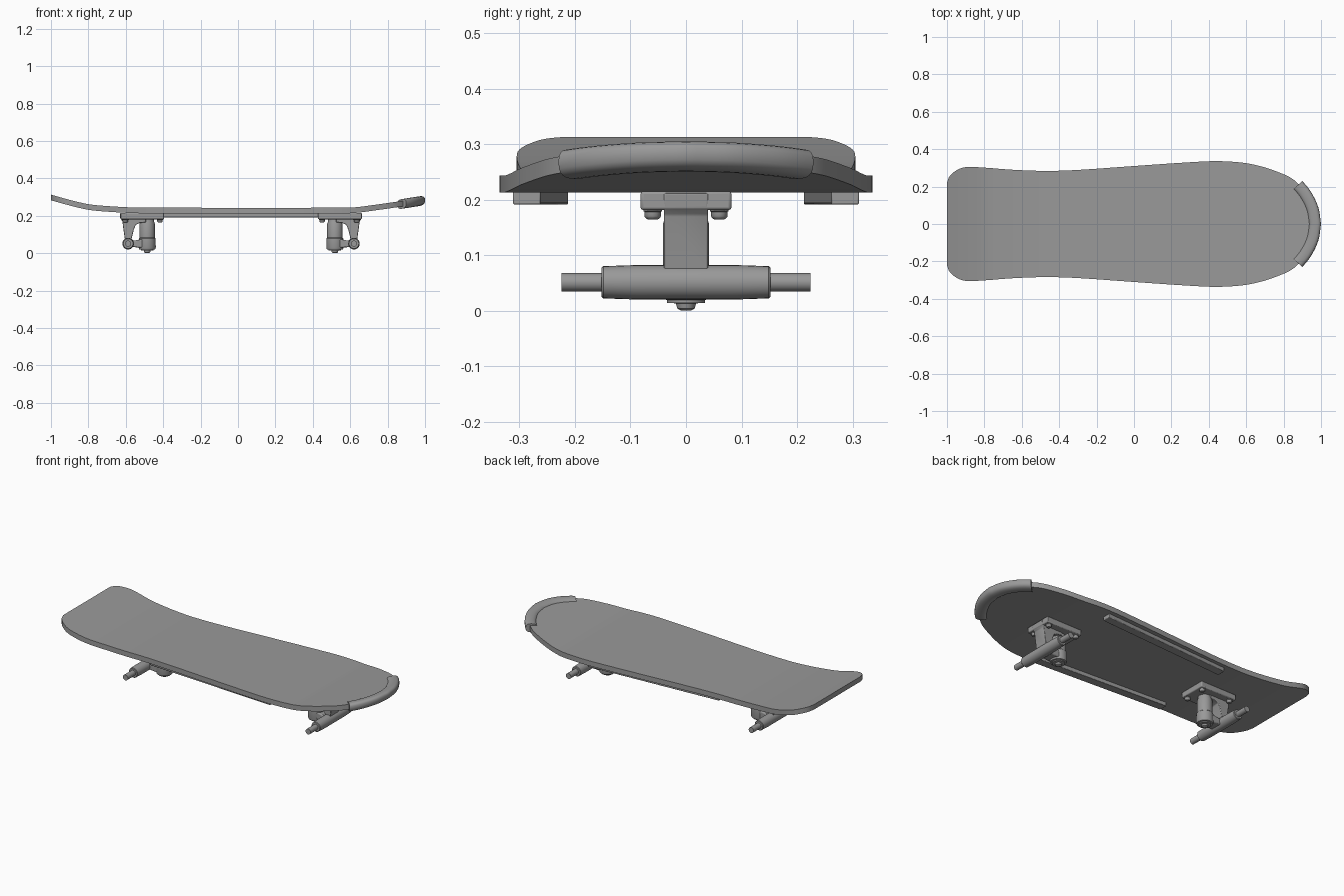
import bpy, bmesh, math
from mathutils import Vector

if "Cube" in bpy.data.objects:
    bpy.data.objects.remove(bpy.data.objects["Cube"])

grey = bpy.data.materials.new("dark_grey")
grey.diffuse_color = (.32, .32, .32, 1)
grey.use_nodes = True
grey.node_tree.nodes["Principled BSDF"].inputs["Base Color"].default_value = grey.diffuse_color


def finish(bm, name, bevel=0.0, segs=2):
    bmesh.ops.recalc_face_normals(bm, faces=bm.faces[:])
    me = bpy.data.meshes.new(name)
    bm.to_mesh(me)
    bm.free()
    me.materials.append(grey)
    ob = bpy.data.objects.new(name, me)
    bpy.context.collection.objects.link(ob)
    bpy.ops.object.select_all(action='DESELECT')
    ob.select_set(True)
    bpy.context.view_layer.objects.active = ob
    if bevel:
        m = ob.modifiers.new("bevel", 'BEVEL')
        m.width, m.segments, m.limit_method = bevel, segs, 'ANGLE'
    bpy.ops.object.shade_smooth_by_angle(angle=math.radians(35))
    return ob


def spline(pts, n):
    # Catmull-Rom through 2D control points
    p = [Vector(q) for q in pts]
    p = [2 * p[0] - p[1]] + p + [2 * p[-1] - p[-2]]
    out = []
    for i in range(1, len(p) - 2):
        a, b, c, d = p[i - 1:i + 3]
        for k in range(n):
            t = k / n
            out.append(0.5 * (2 * b + (c - a) * t + (2 * a - 5 * b + 4 * c - d) * t**2
                              + (3 * b - a - 3 * c + d) * t**3))
    return out + [p[-2]]


def prism(name, pts, y0, y1, bevel=0.0):
    # xz profile extruded along y
    bm = bmesh.new()
    f = bm.faces.new([bm.verts.new((x, y0, z)) for x, z in pts])
    r = bmesh.ops.extrude_face_region(bm, geom=[f])
    bmesh.ops.translate(bm, verts=[v for v in r['geom'] if isinstance(v, bmesh.types.BMVert)],
                        vec=(0, y1 - y0, 0))
    if not any(set(g.verts) == set(f.verts) for g in bm.faces) if f.is_valid else True:
        bmesh.ops.holes_fill(bm, edges=bm.edges[:], sides=0)
    return finish(bm, name, bevel)


def lathe(name, prof, center, axis='Z', n=24):
    # (radius, height) profile revolved around z or y
    bm = bmesh.new()
    rings = []
    for r, h in prof:
        ring = []
        for i in range(n):
            a = math.tau * i / n
            c, s = r * math.cos(a), r * math.sin(a)
            ring.append(bm.verts.new(Vector(center) + Vector((c, s, h) if axis == 'Z' else (c, h, s))))
        rings.append(ring)
    for a, b in zip(rings, rings[1:]):
        for i in range(n):
            bm.faces.new((a[i], a[(i + 1) % n], b[(i + 1) % n], b[i]))
    bm.faces.new(rings[0])
    bm.faces.new(rings[-1])
    return finish(bm, name)


# deck centre height along x
zprof = spline([(-1, .298), (-.9, .27), (-.8, .247), (-.7, .237), (-.55, .229), (-.4, .228),
                (.5, .228), (.62, .23), (.72, .242), (.86, .262), (1.0, .284)], 6)


def zdeck(x):
    for a, b in zip(zprof, zprof[1:]):
        if x <= b.x:
            return a.y + (b.y - a.y) * (x - a.x) / (b.x - a.x)
    return zprof[-1].y


# deck: half-width stations, tail to nose
outline = spline([(-1, .22), (-.987, .254), (-.96, .28), (-.92, .3), (-.87, .305), (-.78, .3),
                  (-.65, .29), (-.48, .284), (-.3, .289), (0, .31), (.25, .327), (.43, .336),
                  (.57, .329), (.68, .308), (.77, .278), (.84, .246), (.89, .203), (.93, .15),
                  (.962, .08), (.975, 0)], 5)
bm = bmesh.new()
th = .015
rows = []
for x, h in outline:
    z = zdeck(x)
    h = max(h, .001)
    rows.append([bm.verts.new(c) for c in ((x, -h, z - th), (x, h, z - th), (x, h, z + th), (x, -h, z + th))])
for a, b in zip(rows, rows[1:]):
    for i in range(4):
        j = (i + 1) % 4
        bm.faces.new((a[i], a[j], b[j], b[i]))
bm.faces.new(rows[0])
bm.faces.new(rows[-1])
finish(bm, "deck")

# nose guard: flattened tube following the nose edge
half = [p for p in outline if p.x >= .875]
path = [Vector((p.x, -p.y)) for p in half] + [Vector((p.x, p.y)) for p in reversed(half[:-1])]
bm = bmesh.new()
rings = []
for i, p in enumerate(path):
    t = (path[min(i + 1, len(path) - 1)] - path[max(i - 1, 0)]).normalized()
    nrm = Vector((t.y, -t.x))
    ring = []
    for k in range(20):
        a = math.tau * k / 20
        c, s = math.cos(a), math.sin(a)
        off = -.008 + .033 * math.copysign(abs(c)**.75, c)
        q = p + nrm * off
        ring.append(bm.verts.new((q.x, q.y, zdeck(q.x) - .001 + .026 * math.copysign(abs(s)**.75, s))))
    rings.append(ring)
for a, b in zip(rings, rings[1:]):
    for k in range(20):
        bm.faces.new((a[k], a[(k + 1) % 20], b[(k + 1) % 20], b[k]))
bm.faces.new(rings[0])
bm.faces.new(rings[-1])
finish(bm, "nose_guard")

# underside rails, splayed along the deck edges
for s, side in ((1, "left"), (-1, "right")):
    bm = bmesh.new()
    lo, hi = [], []
    for x, y in ((-.4, .212), (.43, .262), (.43, .312), (-.4, .262)):
        lo.append(bm.verts.new((x, s * y, .191)))
        hi.append(bm.verts.new((x, s * y, .216)))
    bm.faces.new(lo)
    bm.faces.new(hi)
    for i in range(4):
        j = (i + 1) % 4
        bm.faces.new((lo[i], lo[j], hi[j], hi[i]))
    finish(bm, side + "_rail", .003)

# trucks: s points from the board centre towards the board end
for s, cx, end in ((1, .545, "nose"), (-1, -.5125, "tail")):
    def X(v):
        return cx + s * v

    def prof(pts):
        return [(X(x), z) for x, z in pts]

    prism(end + "_baseplate", prof([(-.117, .181), (.117, .181), (.117, .215), (-.117, .215)]),
          -.082, .082, .005)
    for bx in (-.095, .09):
        for by in (-.06, .06):
            lathe(end + "_bolt", [(.009, .164), (.013, .167), (.015, .17), (.015, .178), (.017, .179), (.017, .184)],
                  (X(bx), by, 0), n=12)
    # tapered pivot bracket down to the axle
    prism(end + "_pivot_bracket",
          prof([(-.02, .19), (.119, .212), (.117, .185), (.106, .172), (.092, .07), (.058, .07),
                (.045, .125), (.034, .152), (.012, .162), (-.02, .165)]), -.04, .04, .003)
    # bushing column, washer and kingpin nut
    lathe(end + "_bushing", [(.036, .185), (.038, .165), (.041, .158), (.041, .09), (.041, .083),
                             (.045, .079), (.046, .03), (.043, .021), (.034, .019), (.034, .014), (.018, .013),
                             (.016, .004), (.009, .0)], (X(-.027), 0, 0))
    # hanger arm joining column and axle housing
    prism(end + "_hanger_arm", prof([(-.027, .078), (.04, .068), (.075, .075), (.075, .033), (.04, .032), (-.027, .026)]),
          -.036, .036, .006)
    lathe(end + "_axle_housing", [(.026, -.152), (.029, -.149), (.03, -.12), (.031, -.09), (.031, .09),
                                  (.03, .12), (.029, .149), (.026, .152)], (X(.075), 0, .051), 'Y')
    lathe(end + "_axle", [(.0165, -.224), (.0165, .224)], (X(.075), 0, .051), 'Y')
